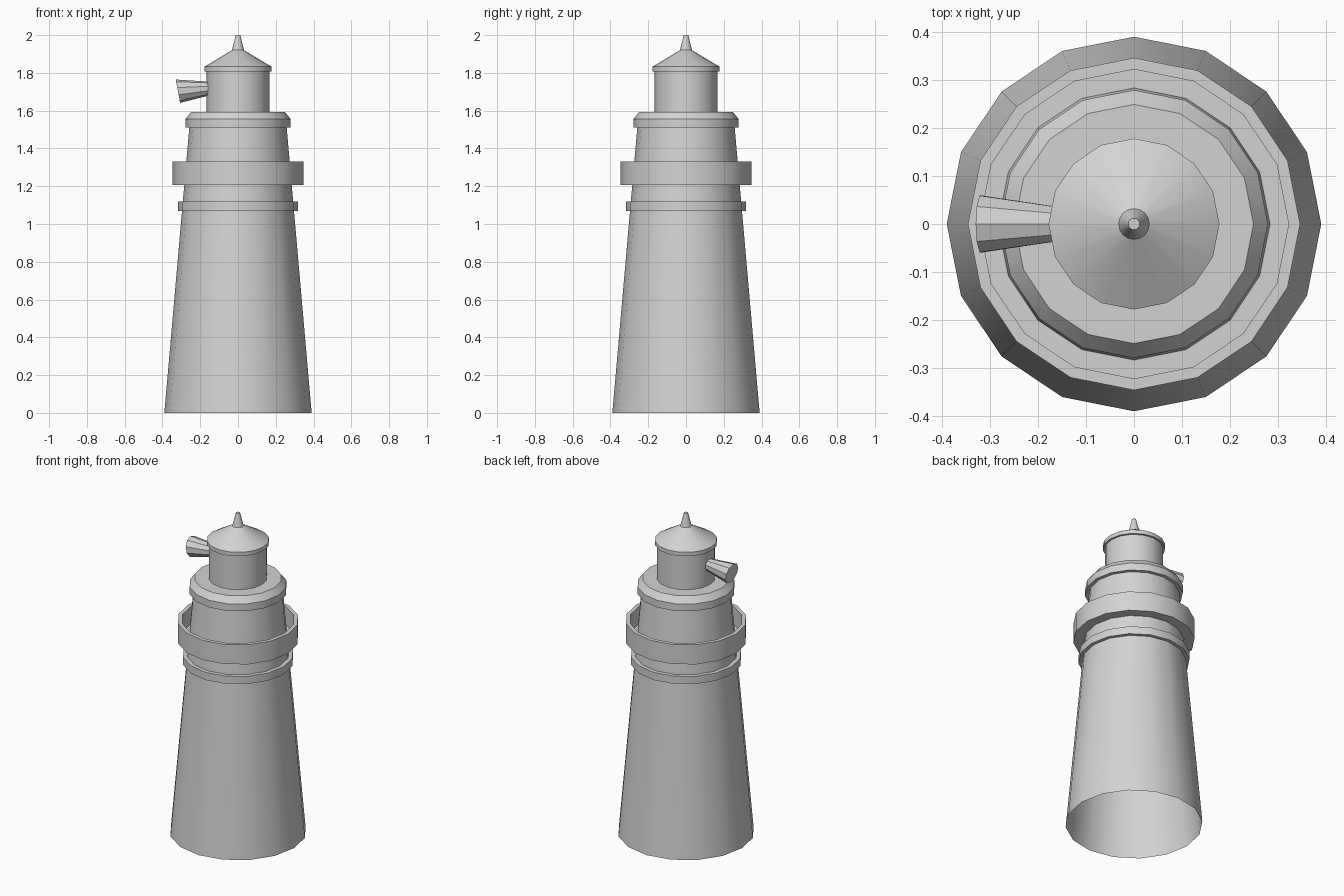
import bpy, bmesh, math
from mathutils import Matrix, Vector

SIDES = 16

cube = bpy.data.objects.get("Cube")
if cube:
    bpy.data.objects.remove(cube, do_unlink=True)

stone = bpy.data.materials.new("light_grey")
stone.use_nodes = True
grey = (0.65, 0.65, 0.65, 1)
stone.diffuse_color = grey
stone.node_tree.nodes["Principled BSDF"].inputs["Base Color"].default_value = grey


def finish(name, bm, angle):
    """Turn a bmesh into a named, shaded object."""
    mesh = bpy.data.meshes.new(name)
    bm.to_mesh(mesh)
    bm.free()
    mesh.materials.append(stone)
    obj = bpy.data.objects.new(name, mesh)
    bpy.context.collection.objects.link(obj)
    bpy.ops.object.select_all(action='DESELECT')
    obj.select_set(True)
    bpy.context.view_layer.objects.active = obj
    bpy.ops.object.shade_smooth_by_angle(angle=math.radians(angle))
    return obj


def lathe(name, profile, cap_top=False, closed=False):
    """Spin an outside-upward (radius, height) profile around z."""
    bm = bmesh.new()
    turns = [math.tau * i / SIDES for i in range(SIDES)]
    rings = [[bm.verts.new((r * math.cos(a), r * math.sin(a), z)) for a in turns]
             for r, z in profile]
    pairs = list(zip(rings, rings[1:]))
    if closed:
        pairs.append((rings[-1], rings[0]))
    for low, high in pairs:
        for i in range(SIDES):
            j = (i + 1) % SIDES
            bm.faces.new((low[i], low[j], high[j], high[i]))
    if cap_top:
        bm.faces.new(rings[-1])
    return finish(name, bm, 28)


# Tapered tower, open underneath
lathe("tower", [(0.39, 0), (0.257, 1.52)])

# Stone band and walkway with a parapet
lathe("lower_band", [(0.28, 1.07), (0.317, 1.07), (0.317, 1.118), (0.28, 1.118)], closed=True)
lathe("gallery", [(0.27, 1.207), (0.346, 1.207), (0.346, 1.33),
                  (0.322, 1.33), (0.322, 1.22), (0.27, 1.22)], closed=True)

# Bevelled tower cap
lathe("tower_cap", [(0.24, 1.51), (0.279, 1.51), (0.279, 1.555), (0.249, 1.593)], cap_top=True)

# Lantern room and roof
lathe("lantern_room", [(0.166, 1.59), (0.166, 1.815)])
lathe("roof", [(0.15, 1.808), (0.178, 1.808), (0.178, 1.833), (0.032, 1.92)], cap_top=True)
lathe("spire", [(0.032, 1.92), (0.012, 2.0)], cap_top=True)

# Fog horn on the model's right, flaring outward with a tilted mouth
bm = bmesh.new()
start, end = Vector((-0.15, 0, 1.718)), Vector((-0.318, 0, 1.703))
axis = end - start
turn = axis.to_track_quat('Z', 'Y').to_matrix().to_4x4()
bmesh.ops.create_cone(bm, cap_ends=True, segments=10, radius1=0.036, radius2=0.062,
                      depth=axis.length,
                      matrix=Matrix.Translation((start + end) / 2) @ turn)
for v in bm.verts:
    if v.co.x < -0.25:
        v.co.x = end.x - 0.19 * (v.co.z - end.z)
finish("fog_horn", bm, 28)
